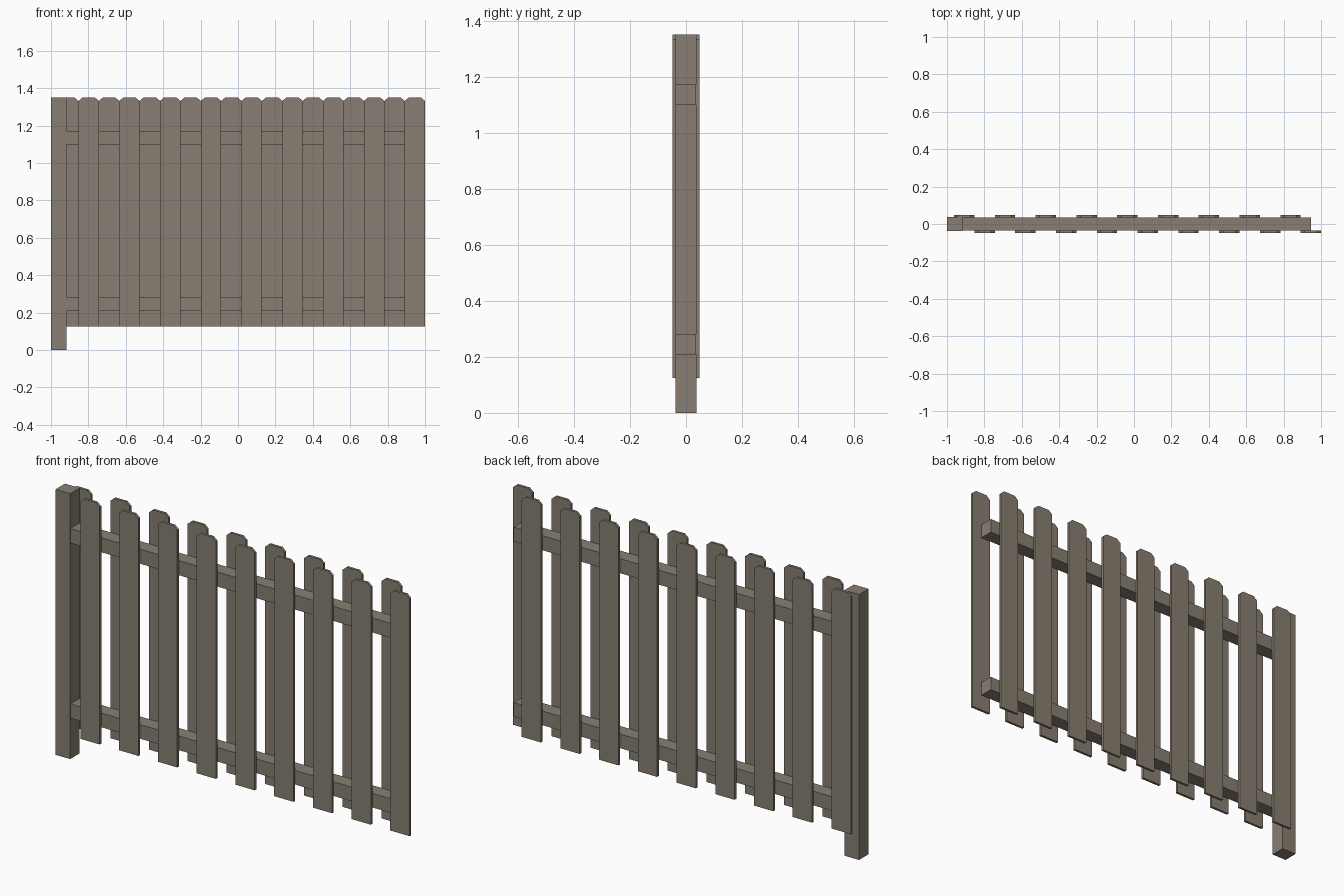
import bpy
import bmesh

cube = bpy.data.objects.get("Cube")
if cube:
    bpy.data.objects.remove(cube, do_unlink=True)

# Weathered wood colour
wood = bpy.data.materials.new("weathered_wood")
wood.use_nodes = True
colour = (0.246, 0.212, 0.168, 1)
wood.diffuse_color = colour
wood.node_tree.nodes["Principled BSDF"].inputs["Base Color"].default_value = colour


def extrude_profile(name, outline, y0, y1):
    """Extrude an outline of (x, z) points from y0 to y1."""
    bm = bmesh.new()
    face = bm.faces.new([bm.verts.new((x, y0, z)) for x, z in outline])
    result = bmesh.ops.extrude_face_region(bm, geom=[face])
    moved = [v for v in result["geom"] if isinstance(v, bmesh.types.BMVert)]
    bmesh.ops.translate(bm, verts=moved, vec=(0, y1 - y0, 0))
    bmesh.ops.recalc_face_normals(bm, faces=bm.faces)
    mesh = bpy.data.meshes.new(name)
    bm.to_mesh(mesh)
    bm.free()
    mesh.materials.append(wood)
    obj = bpy.data.objects.new(name, mesh)
    bpy.context.collection.objects.link(obj)


def beam(name, x0, x1, z0, z1, half_depth):
    extrude_profile(name, [(x0, z0), (x1, z0), (x1, z1), (x0, z1)],
                    -half_depth, half_depth)


TOP, BOTTOM = 1.35, 0.125
WIDTH, PITCH = 0.109, 0.218
CUT_X, CUT_Z = 0.021, 0.018


def picket(name, x, y0, y1):
    """Board with clipped top corners."""
    r = x + WIDTH
    extrude_profile(name, [(x, BOTTOM), (r, BOTTOM), (r, TOP - CUT_Z),
                           (r - CUT_X, TOP), (x + CUT_X, TOP),
                           (x, TOP - CUT_Z)], y0, y1)


# End post and the two rails
beam("post", -1, -0.918, 0, TOP, 0.038)
beam("lower_rail", -0.918, 0.945, 0.208, 0.28, 0.036)
beam("upper_rail", -0.918, 0.945, 1.098, 1.172, 0.036)

# Staggered pickets on both sides of the rails
for i in range(9):
    x = 1 - WIDTH - i * PITCH
    picket(f"front_picket_{i + 1}", x, -0.049, -0.036)
    picket(f"back_picket_{i + 1}", x - WIDTH, 0.036, 0.049)
